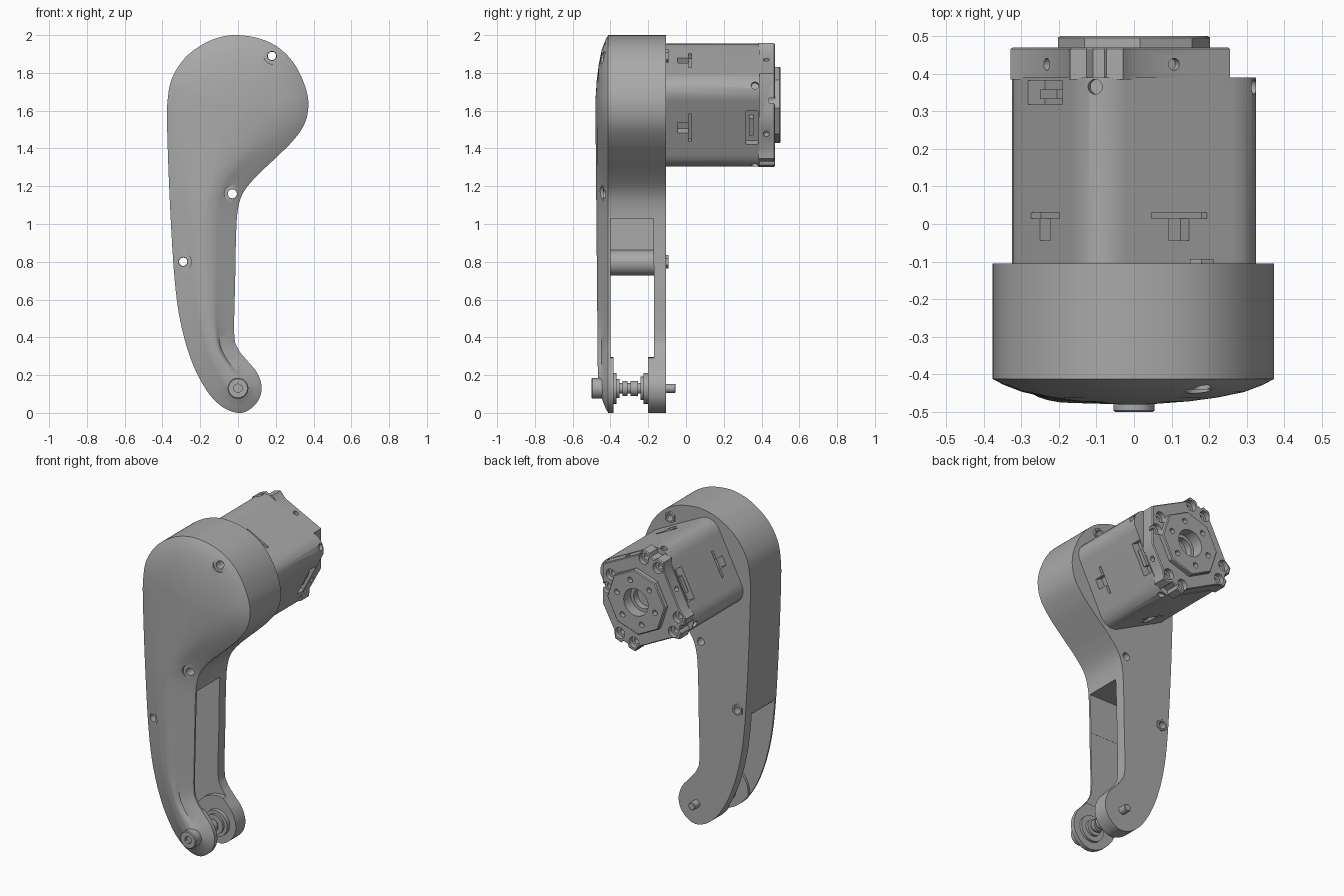
import bpy, bmesh, math
from mathutils import Matrix, Vector

if "Cube" in bpy.data.objects:
    bpy.data.objects.remove(bpy.data.objects["Cube"])

grey = bpy.data.materials.new("satin grey")
grey.use_nodes = True
grey.diffuse_color = (0.4, 0.4, 0.4, 1)
grey.node_tree.nodes["Principled BSDF"].inputs["Base Color"].default_value = (0.4, 0.4, 0.4, 1)

MOTOR_Z = 1.63
parts = []


def finish(name, bm):
    bmesh.ops.recalc_face_normals(bm, faces=bm.faces)
    mesh = bpy.data.meshes.new(name)
    bm.to_mesh(mesh)
    bm.free()
    mesh.materials.append(grey)
    ob = bpy.data.objects.new(name, mesh)
    bpy.context.collection.objects.link(ob)
    parts.append(ob)
    return ob


def loft(name, rings):
    """Skin a list of (points in x-z, depth y) rings and cap both ends."""
    bm = bmesh.new()
    loops = [[bm.verts.new((x, y(z) if callable(y) else y, z)) for x, z in pts] for pts, y in rings]
    for a, b in zip(loops, loops[1:]):
        for i in range(len(a)):
            j = (i + 1) % len(a)
            bm.faces.new((a[i], a[j], b[j], b[i]))
    bm.faces.new(loops[0])
    bm.faces.new(loops[-1])
    return finish(name, bm)


def polar(degrees, r, x=0, z=MOTOR_Z):
    """Point at an angle from straight up, turning towards +x."""
    a = math.radians(degrees)
    return (x + r * math.sin(a), z + r * math.cos(a))


def circle(x, z, r, n=32, turn=0):
    return [polar(turn + 360 * i / n, r, x, z) for i in range(n)]


def turned(name, x, z, profile, n=32):
    return loft(name, [(circle(x, z, r, n), y) for y, r in profile])


def rod(name, x, z, r, y0, y1, n=24):
    return turned(name, x, z, [(y0, r), (y1, r)], n)


def box(name, x0, x1, y0, y1, z0, z1):
    return loft(name, [([(x0, z0), (x1, z0), (x1, z1), (x0, z1)], y) for y in (y0, y1)])


def radial(angle, y, size=None, r=0.02, reach=0.265):
    """Box or round piece pointing out from the motor axis."""
    bm = bmesh.new()
    if size:
        bmesh.ops.create_cube(bm, size=1, matrix=Matrix.Diagonal((*size, 1)))
    else:
        bmesh.ops.create_cone(bm, cap_ends=True, segments=16, radius1=r, radius2=r, depth=0.06)
    place = (Matrix.Translation((0, y, MOTOR_Z)) @ Matrix.Rotation(math.radians(angle), 4, 'Y')
             @ Matrix.Translation((0, 0, reach)))
    bmesh.ops.transform(bm, matrix=place, verts=bm.verts)
    return finish("connector", bm)


def cut(target, cutters):
    for c in cutters:
        c.hide_render = True
        mod = target.modifiers.new("cut", 'BOOLEAN')
        mod.operation, mod.solver, mod.object = 'DIFFERENCE', 'EXACT', c
    bpy.context.view_layer.update()
    graph = bpy.context.evaluated_depsgraph_get()
    mesh = bpy.data.meshes.new_from_object(target.evaluated_get(graph))
    target.modifiers.clear()
    target.data = mesh
    for c in cutters:
        parts.remove(c)
        bpy.data.objects.remove(c)


def smooth_loop(pts, steps=6):
    out = []
    for i in range(len(pts)):
        a, b, c, d = (Vector(pts[(i + k) % len(pts)]) for k in (-1, 0, 1, 2))
        for s in range(steps):
            t = s / steps
            p = (2 * b + (c - a) * t + (2 * a - 5 * b + 4 * c - d) * t * t
                 + (3 * b - a - 3 * c + d) * t ** 3) / 2
            out.append((p.x, p.y))
    return out


def inset(pts, dist):
    out = []
    for i, (x, z) in enumerate(pts):
        (ax, az), (bx, bz) = pts[i - 1], pts[(i + 1) % len(pts)]
        n = Vector((bz - az, ax - bx)).normalized()
        out.append((x + n.x * dist, z + n.y * dist))
    return out


SPINE = [(0, .13), (-.1, .3), (-.16, .5), (-.18, .8), (-.18, 1.1), (-.1, 1.35), (0, 1.6)]


def toward_spine(pts, f):
    """Pull a ring towards the middle line of the arm."""
    out = []
    for x, z in pts:
        cz = min(max(z, SPINE[0][1]), SPINE[-1][1])
        for (x0, z0), (x1, z1) in zip(SPINE, SPINE[1:]):
            if z0 <= cz <= z1:
                cx = x0 + (x1 - x0) * (cz - z0) / (z1 - z0)
        out.append((x + (cx - x) * f, z + (cz - z) * f))
    return out


# Arm housing: curved outline with a domed front
outline = smooth_loop([
    (0, 2), (.12, 1.98), (.22, 1.93), (.3, 1.845), (.355, 1.73), (.373, 1.63), (.352, 1.53),
    (.29, 1.44), (.2, 1.35), (.1, 1.255), (.03, 1.17), (0, 1.08), (-.01, .95), (-.015, .7),
    (-.02, .42), (0, .34), (.05, .275), (.1, .215), (.125, .14), (.11, .07), (.06, .017),
    (0, 0), (-.08, .03), (-.16, .11), (-.24, .26), (-.3, .46), (-.335, .7), (-.36, 1.1),
    (-.375, 1.5), (-.373, 1.65), (-.35, 1.77), (-.28, 1.88), (-.18, 1.955), (-.09, 1.99)])
shoulder = inset(outline, .08)
housing = loft("arm_housing", [
    (outline, -.105), (outline, -.412), (inset(outline, .03), -.428), (shoulder, -.447),
    (toward_spine(shoulder, .25), lambda z: -.457 - .003 * z),
    (toward_spine(shoulder, .5), lambda z: -.462 - .006 * z),
    (toward_spine(shoulder, .85), lambda z: -.465 - .009 * z)])

# Fork gap with round pads left at the foot, side recess and screw holes
screws = [(.18, 1.89), (-.03, 1.16), (-.29, .8)]
gap = box("gap", -.6, .6, -.4, -.17, -.1, .78)
cut(gap, [rod("pad", 0, .13, .165, -.45, -.385, 48), rod("pad", 0, .13, .165, -.2, -.1, 48)])
cutters = [gap, box("recess", -.27, .6, -.399, -.171, .7, 1.03)]
for x, z in screws:
    cutters += [rod("sink", x, z, .043, -.6, -.44), rod("hole", x, z, .024, -.6, .1)]
cut(housing, cutters)

# Spacer boss inside the fork
boss = rod("spacer_boss", -.275, .795, .068, -.405, -.165, 32)
cut(boss, [rod("hole", -.29, .8, .024, -.6, .1)])

# Nuts on the back face
for x, z in (screws[0], screws[2]):
    nut = rod("nut", x, z, .036, -.11, -.093, 6)
    cut(nut, [rod("hole", x, z, .022, -.2, 0)])

# Pivot at the foot: bolt head, rollers, shaft and rear pin
bolt = turned("bolt_head", 0, .13, [(-.44, .055), (-.496, .055), (-.5, .05)])
cut(bolt, [rod("socket", 0, .13, .024, -.6, -.48, 6)])
turned("pivot_shaft", 0, .13, [
    (-.39, .082), (-.368, .082), (-.368, .05), (-.352, .05), (-.352, .028), (-.335, .028),
    (-.335, .04), (-.31, .04), (-.31, .028), (-.295, .028), (-.295, .04), (-.255, .04),
    (-.255, .028), (-.24, .028), (-.24, .062), (-.225, .062), (-.225, .082), (-.195, .082)])
turned("rear_pin", 0, .13, [(-.12, .024), (-.058, .024), (-.055, .02)])

# Motor body: tilted square barrel with rounded corners
FACES = (27, 117, 207, 297)
CORNERS = (72, 162, 252, 342)
ROUND = ((-14, .309), (-9, .326), (-3, .336), (3, .336), (9, .326), (14, .309))
barrel = [polar(c + a, r) for c in CORNERS for a, r in ROUND]
motor = loft("motor_body", [(barrel, -.12), (barrel, .39)])
cutters = []
for a in FACES:
    cutters += [radial(a, -.015, (.06, .058, .1)), radial(a, .022, (.165, .016, .06))]
for a in (117, 297):
    cutters.append(radial(a, .35, (.2, .064, .1)))
for a in CORNERS:
    cutters.append(radial(a, .365, reach=.345))
cut(motor, cutters)

# Connector blocks sitting in the motor pockets
for a in (117, 297):
    radial(a, .345, (.1, .025, .06), reach=.225)

# End plate: three eared corners and one cut short
rim = [(.255, MOTOR_Z - .083), (.255, MOTOR_Z + .166)]
for c in (342, 252, 162):
    rim += [polar(c + a, r) for a, r in ((19, .29), (13, .33), (5, .325), (3, .305),
                                         (-3, .305), (-5, .325), (-13, .33), (-19, .29))]
plate = loft("end_plate", [(rim, .385), (rim, .465), ([
    (x * .98, MOTOR_Z + (z - MOTOR_Z) * .98) for x, z in rim], .47)])
cutters = [rod("bore", 0, MOTOR_Z, .085, .3, .6, 32)]
for a in [c + d for c in (342, 252, 162) for d in (-11, 11)] + [60, 84]:
    x, z = polar(a, .275 if a > 90 else .225)
    cutters += [rod("sink", x, z, .034, .44, .6), rod("hole", x, z, .018, .41, .6)]
cutters += [radial(a, .425, r=.016) for a in (24, 125, 297)]
cut(plate, cutters)

# Output flange: faceted disc with a bore and bolt circle
face = circle(0, MOTOR_Z, .203, 8, 4.5)
edge = circle(0, MOTOR_Z, .197, 8, 4.5)
flange = loft("output_flange", [(face, .455), (face, .495), (edge, .5)])
cutters = [rod("bore", 0, MOTOR_Z, .085, .3, .6, 32)]
cutters += [rod("hole", x, z, .017, .47, .6, 16) for x, z in circle(0, MOTOR_Z, .137, 6, 17)]
cut(flange, cutters)
inner = rod("bore_ring", 0, MOTOR_Z, .09, .385, .43)
cut(inner, [rod("bore", 0, MOTOR_Z, .065, .3, .6)])

# Smooth shading with sharp edges kept
bpy.ops.object.select_all(action='DESELECT')
for ob in parts:
    ob.select_set(True)
bpy.context.view_layer.objects.active = housing
bpy.ops.object.shade_smooth_by_angle(angle=math.radians(30))
